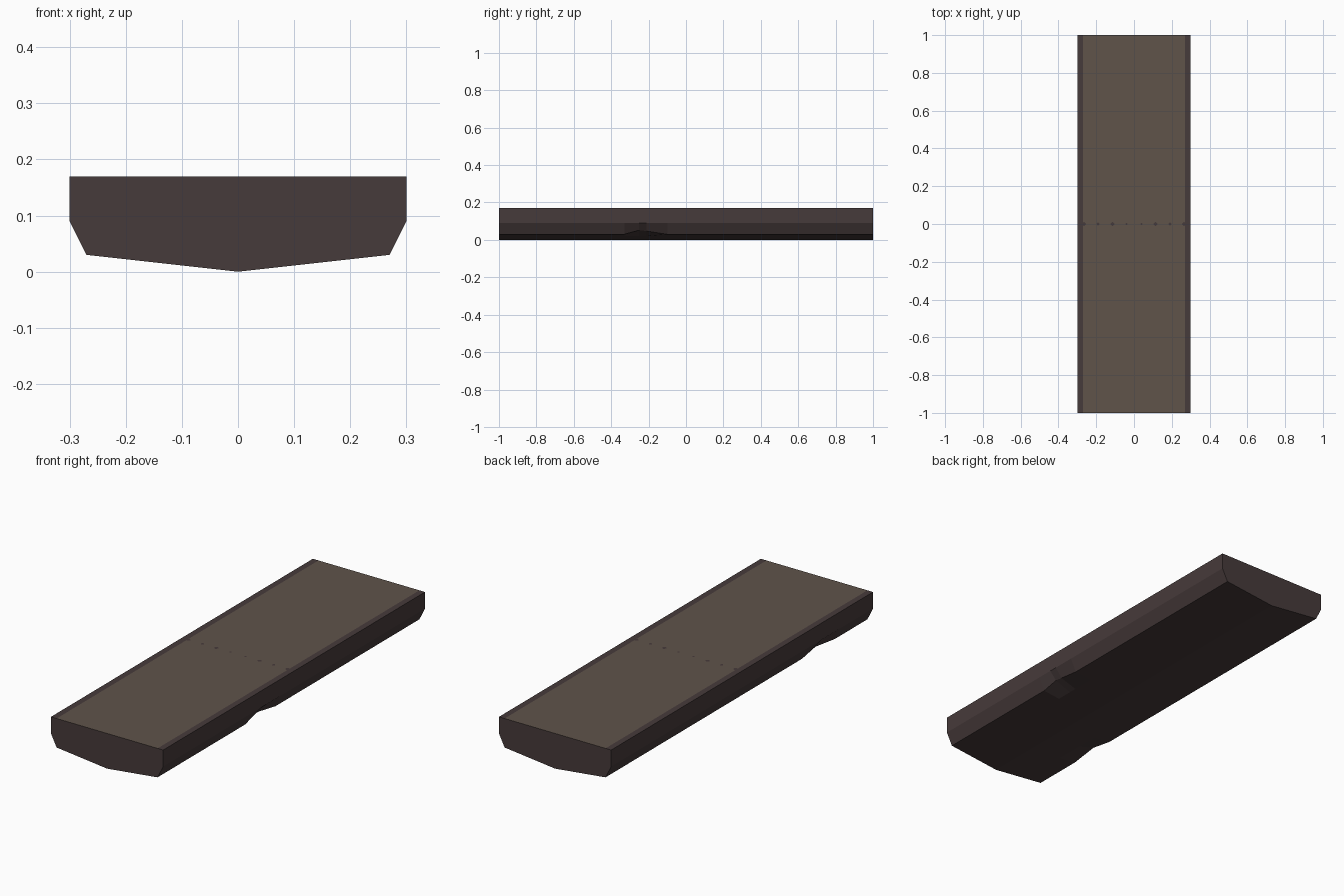
import bpy, bmesh

if "Cube" in bpy.data.objects:
    bpy.data.objects.remove(bpy.data.objects["Cube"])


def material(name, rgb):
    m = bpy.data.materials.new(name)
    m.diffuse_color = (*rgb, 1)
    m.use_nodes = True
    m.node_tree.nodes["Principled BSDF"].inputs["Base Color"].default_value = m.diffuse_color
    return m


dark = material("dark_stone", (0.062, 0.043, 0.043))
light = material("worn_brown", (0.115, 0.087, 0.068))

# Cross-section, counter-clockwise from the keel
half = [(0, 0), (0.18, 0.02), (0.27, 0.03), (0.3, 0.09), (0.3, 0.17), (0.27, 0.17)]
profile = half + [(-x, z) for x, z in reversed(half[1:])]
stations = [-1, -0.75, -0.61, -0.5, -0.33, -0.25, -0.21, -0.1, 1]
# Chipped lower edges: (profile corner, station) -> new x, z
chips = {(2, -0.25): (0.265, 0.052), (2, -0.21): (0.265, 0.047),
         (9, -0.61): (-0.265, 0.045)}

# Slab body with a light walking surface on top
bm = bmesh.new()
rings = []
for y in stations:
    ring = []
    for i, p in enumerate(profile):
        x, z = chips.get((i, y), p)
        ring.append(bm.verts.new((x, y, z)))
    rings.append(ring)
n = len(profile)
for a, b in zip(rings, rings[1:]):
    for i in range(n):
        j = (i + 1) % n
        f = bm.faces.new((a[i], a[j], b[j], b[i]))
        f.material_index = 1 if i == 5 else 0
bm.faces.new(rings[0])
bm.faces.new(rings[-1][::-1])
bmesh.ops.recalc_face_normals(bm, faces=bm.faces)
mesh = bpy.data.meshes.new("slab")
bm.to_mesh(mesh)
bm.free()
mesh.materials.append(dark)
mesh.materials.append(light)
slab = bpy.data.objects.new("slab", mesh)
bpy.context.collection.objects.link(slab)

# Tiny dark pits across the middle of the top
bm = bmesh.new()
for x, r in ((0.04, 0.006), (0.115, 0.012), (0.19, 0.009), (0.265, 0.012)):
    for s in (-1, 1):
        bm.faces.new([bm.verts.new((s * x + dx * r, dy * r, 0.1705))
                      for dx, dy in ((1, 0), (0, 1), (-1, 0), (0, -1))])
mesh = bpy.data.meshes.new("surface_pits")
bm.to_mesh(mesh)
bm.free()
mesh.materials.append(dark)
pits = bpy.data.objects.new("surface_pits", mesh)
bpy.context.collection.objects.link(pits)
